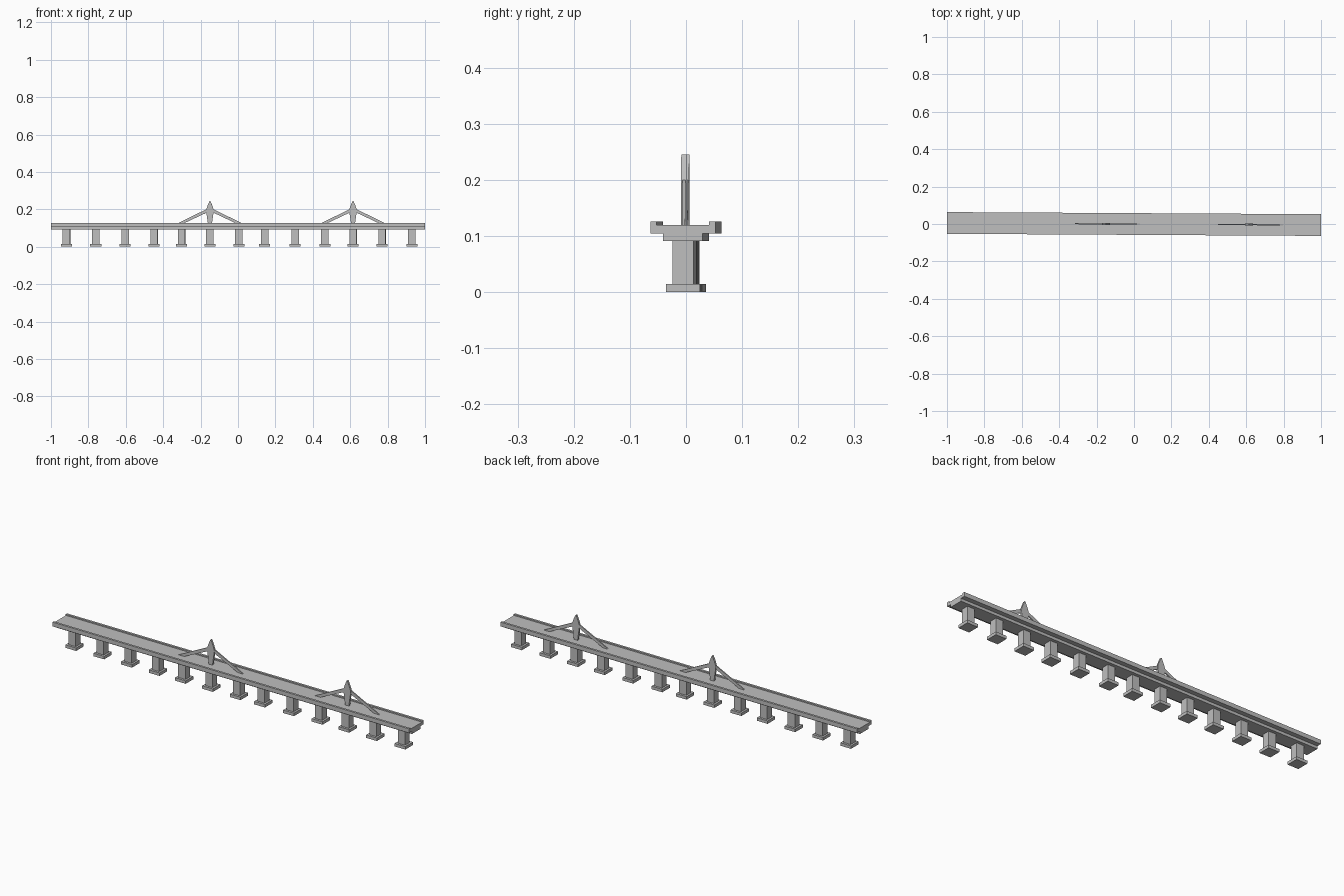
import bpy
import bmesh
import math
from mathutils import Matrix

if "Cube" in bpy.data.objects:
    bpy.data.objects.remove(bpy.data.objects["Cube"], do_unlink=True)

concrete = bpy.data.materials.new("concrete grey")
concrete.use_nodes = True
colour = (0.52, 0.52, 0.52, 1)
concrete.diffuse_color = colour
concrete.node_tree.nodes["Principled BSDF"].inputs["Base Color"].default_value = colour

# The whole bridge runs slightly askew to the x axis
SKEW = Matrix.Rotation(-0.0056, 4, "Z")


def prism(name, points, depth, to_world):
    """Extrude a closed outline symmetrically about its plane."""
    bm = bmesh.new()
    face = bm.faces.new([bm.verts.new((a, b, -depth / 2)) for a, b in points])
    side = bmesh.ops.extrude_face_region(bm, geom=[face])
    verts = [v for v in side["geom"] if isinstance(v, bmesh.types.BMVert)]
    bmesh.ops.translate(bm, verts=verts, vec=(0, 0, depth))
    bmesh.ops.recalc_face_normals(bm, faces=bm.faces)
    mesh = bpy.data.meshes.new(name)
    bm.to_mesh(mesh)
    bm.free()
    mesh.materials.append(concrete)
    obj = bpy.data.objects.new(name, mesh)
    obj.matrix_world = SKEW @ to_world
    bpy.context.collection.objects.link(obj)
    return obj


def mirrored(half):
    return half + [(-a, b) for a, b in reversed(half)]


def block(name, x, size_x, size_y, z0, z1):
    a, b = size_x / 2, size_y / 2
    place = Matrix.Translation((x, 0, (z0 + z1) / 2))
    prism(name, mirrored([(a, -b), (a, b)]), z1 - z0, place)


# Deck with raised kerbs and a narrower girder below, extruded along x
ALONG = Matrix(((0, 0, 1, 0), (1, 0, 0, 0), (0, 1, 0, 0), (0, 0, 0, 1)))
deck = mirrored([(0.035, 0.091), (0.035, 0.105), (0.058, 0.105),
                 (0.058, 0.126), (0.047, 0.126), (0.047, 0.120)])
prism("bridge_deck", deck, 1.9994, ALONG)

# Piers on square footings
PIERS = [-0.917, -0.76, -0.604, -0.449, -0.302, -0.15, 0.005,
         0.142, 0.305, 0.465, 0.615, 0.77, 0.93]
for x in PIERS:
    block("pier", x, 0.040, 0.038, 0.015, 0.0915)
    block("footing", x, 0.060, 0.060, 0, 0.015)

# Pylons: a spindle mast with two sloping stays on the deck centre line
UPRIGHT = Matrix.Rotation(math.pi / 2, 4, "X")
mast = mirrored([(0.010, 0.119), (0.021, 0.195), (0.014, 0.217), (0.002, 0.245)])
stay = [(0.184, 0.119), (0.152, 0.119), (0.012, 0.185), (0.018, 0.201)]
for x in (-0.15, 0.615):
    place = Matrix.Translation((x, 0, 0)) @ UPRIGHT
    prism("mast", mast, 0.010, place)
    for side in (-1, 1):
        prism("stay", [(side * a, b) for a, b in stay], 0.006, place)
